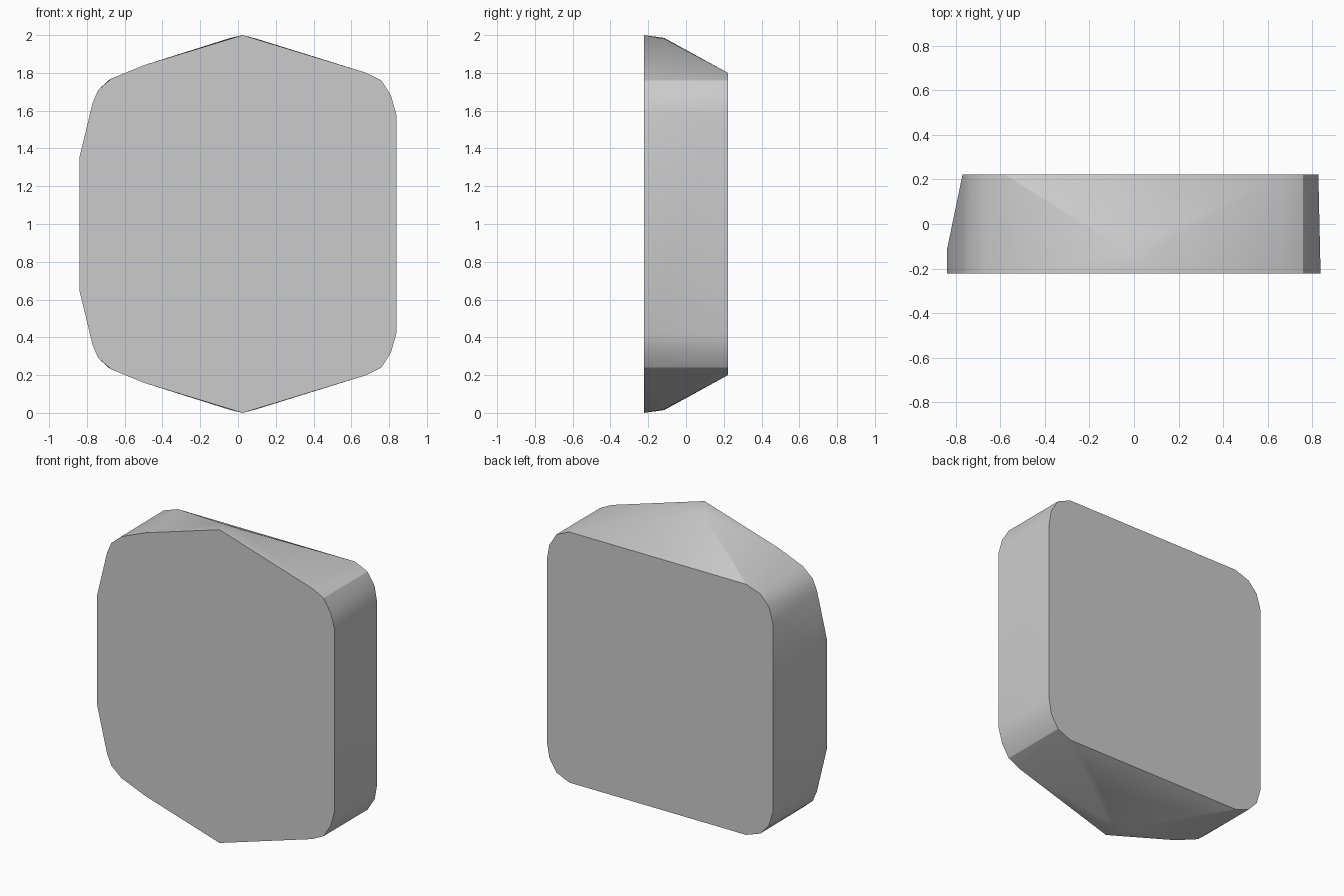
import bpy
import bmesh
import math

cube = bpy.data.objects.get("Cube")
if cube:
    bpy.data.objects.remove(cube, do_unlink=True)

FRONT, RIDGE, BACK = -0.222, -0.115, 0.222

# Upper half outlines as (x, height above the middle)
front_outline = [(-0.84, 0.35), (-0.77, 0.64), (-0.74, 0.71), (-0.67, 0.77),
                 (-0.50, 0.84), (0.025, 1.0), (0.68, 0.80), (0.76, 0.76),
                 (0.81, 0.68), (0.838, 0.58)]
ridge_outline = [(-0.84, 0.35), (-0.04, 0.985), (0.10, 0.98)]
back_outline = [(-0.77, 0.60), (-0.74, 0.70), (-0.68, 0.765), (-0.58, 0.80),
                (0.67, 0.80), (0.76, 0.76), (0.81, 0.68), (0.828, 0.58)]

# Faceted body: hull around the mirrored outlines
bm = bmesh.new()
for y, outline in ((FRONT, front_outline), (RIDGE, ridge_outline), (BACK, back_outline)):
    for x, h in outline:
        for side in (1, -1):
            bm.verts.new((x, y, 1 + side * h))
hull = bmesh.ops.convex_hull(bm, input=bm.verts[:])
loose = [v for v in bm.verts if not v.link_faces]
bmesh.ops.delete(bm, geom=loose, context='VERTS')
bmesh.ops.dissolve_limit(bm, angle_limit=math.radians(0.5),
                         verts=bm.verts[:], edges=bm.edges[:])
bmesh.ops.recalc_face_normals(bm, faces=bm.faces[:])

mesh = bpy.data.meshes.new("stone_block")
bm.to_mesh(mesh)
bm.free()
block = bpy.data.objects.new("stone_block", mesh)
bpy.context.collection.objects.link(block)

# Plain grey material
grey = bpy.data.materials.new("light_grey")
grey.use_nodes = True
colour = (0.6, 0.6, 0.6, 1)
grey.diffuse_color = colour
grey.node_tree.nodes["Principled BSDF"].inputs["Base Color"].default_value = colour
mesh.materials.append(grey)

# Soft rounded corners, crisp rims
bpy.ops.object.select_all(action='DESELECT')
block.select_set(True)
bpy.context.view_layer.objects.active = block
bpy.ops.object.shade_smooth_by_angle(angle=math.radians(30))
